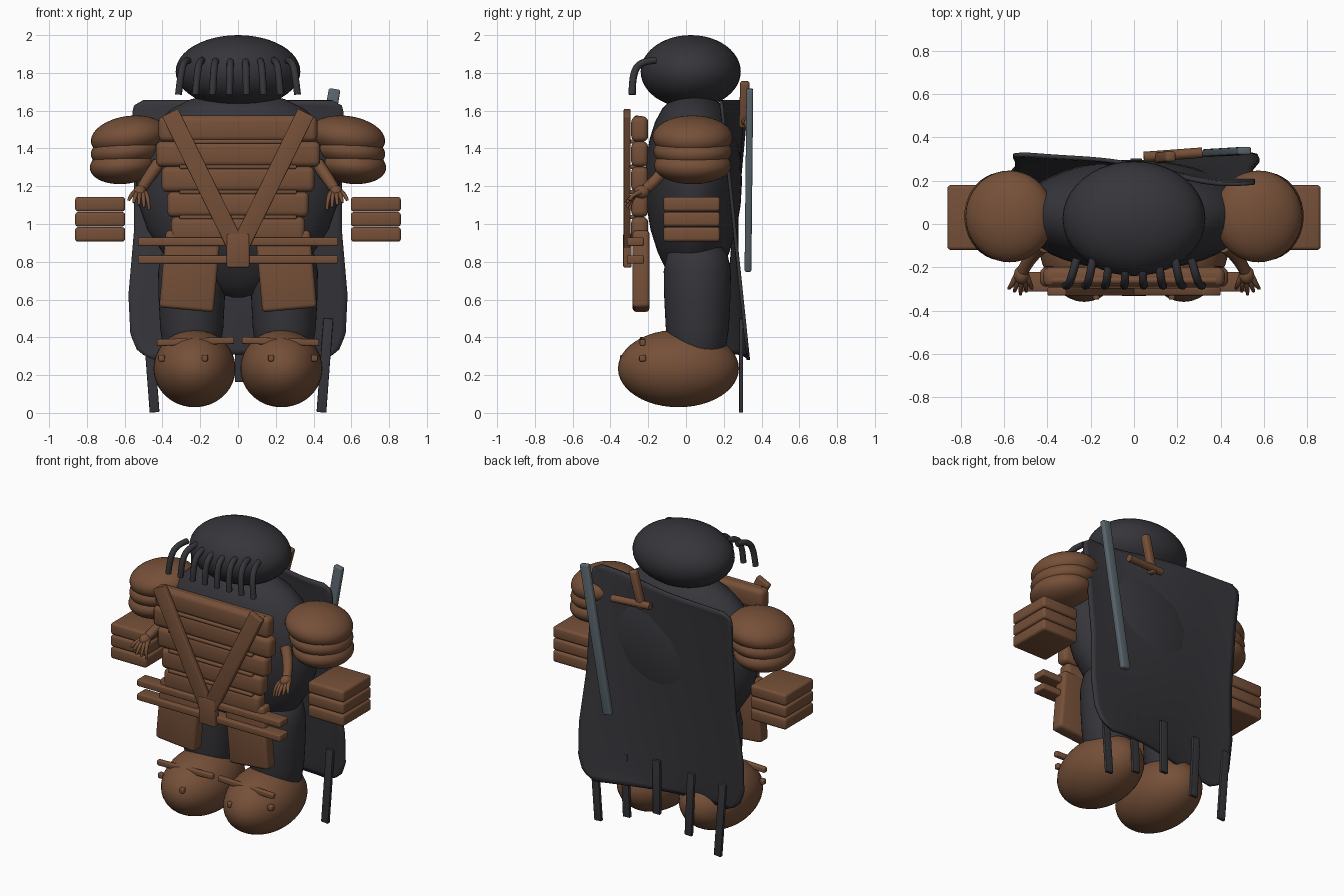
import bpy, bmesh, math
from mathutils import Vector, Matrix

if "Cube" in bpy.data.objects:
    bpy.data.objects.remove(bpy.data.objects["Cube"])


def material(name, rgb):
    m = bpy.data.materials.new(name)
    m.use_nodes = True
    m.diffuse_color = (*rgb, 1)
    m.node_tree.nodes["Principled BSDF"].inputs["Base Color"].default_value = (*rgb, 1)
    return m


CHARCOAL = material("charcoal", (0.036, 0.036, 0.043))
LEATHER = material("brown leather", (0.18, 0.08, 0.04))
STEEL = material("steel", (0.10, 0.13, 0.15))


def finish(name, bm, mat, smooth=True):
    bmesh.ops.recalc_face_normals(bm, faces=bm.faces)
    mesh = bpy.data.meshes.new(name)
    bm.to_mesh(mesh)
    bm.free()
    mesh.materials.append(mat)
    ob = bpy.data.objects.new(name, mesh)
    bpy.context.collection.objects.link(ob)
    if smooth:
        bpy.ops.object.select_all(action='DESELECT')
        ob.select_set(True)
        bpy.context.view_layer.objects.active = ob
        bpy.ops.object.shade_smooth_by_angle(angle=math.radians(40))
    return ob


def ball(name, loc, radii, mat, tilt=0):
    bm = bmesh.new()
    bmesh.ops.create_uvsphere(bm, u_segments=40, v_segments=24, radius=1)
    bm.transform(Matrix.Translation(loc) @ Matrix.Rotation(tilt, 4, 'Y')
                 @ Matrix.Diagonal((*radii, 1)))
    return finish(name, bm, mat)


def box(name, loc, size, mat, bevel=0.01, tilt=0):
    """Bevelled block, tilted around the front axis."""
    bm = bmesh.new()
    bmesh.ops.create_cube(bm, size=1)
    bm.transform(Matrix.Diagonal((*size, 1)))
    bmesh.ops.bevel(bm, geom=bm.edges[:], offset=bevel, segments=3,
                    profile=0.5, affect='EDGES')
    bm.transform(Matrix.Translation(loc) @ Matrix.Rotation(tilt, 4, 'Y'))
    return finish(name, bm, mat)


def beam(name, a, b, width, depth, mat, bevel=0.006):
    """Flat bar between two points, depth along y."""
    a, b = Vector(a), Vector(b)
    d = b - a
    ob = box(name, (0, 0, 0), (width, depth, d.length), mat, bevel)
    z = d.normalized()
    x = Vector((0, 1, 0)).cross(z).normalized()
    rot = Matrix((x, z.cross(x), z)).transposed().to_4x4()
    ob.data.transform(Matrix.Translation((a + b) / 2) @ rot)
    return ob


def lathe(name, loc, profile, depth, mat, n=48):
    """Turned form from (height, radius) pairs, squashed in y by depth."""
    bm = bmesh.new()
    rings = []
    for z, r in profile:
        rings.append([bm.verts.new((loc[0] + r * math.cos(t), loc[1] + r * depth * math.sin(t), z))
                      for t in (2 * math.pi * i / n for i in range(n))])
    for lo, hi in zip(rings, rings[1:]):
        for i in range(n):
            j = (i + 1) % n
            bm.faces.new((lo[i], lo[j], hi[j], hi[i]))
    bm.faces.new(rings[0][::-1])
    bm.faces.new(rings[-1])
    return finish(name, bm, mat)


def tube(name, points, radii, mat):
    """Smooth rounded strand through points."""
    cu = bpy.data.curves.new(name, 'CURVE')
    cu.dimensions = '3D'
    cu.bevel_depth = 1
    cu.bevel_resolution = 3
    cu.use_fill_caps = True
    sp = cu.splines.new('NURBS')
    sp.points.add(len(points) - 1)
    for p, co, r in zip(sp.points, points, radii):
        p.co = (*co, 1)
        p.radius = r
    sp.order_u = 3
    sp.use_endpoint_u = True
    sp.resolution_u = 6
    cu.materials.append(mat)
    ob = bpy.data.objects.new(name, cu)
    bpy.context.collection.objects.link(ob)
    return ob


# Head and fringe
ball("head", (0, 0.025, 1.807), (0.33, 0.265, 0.193), CHARCOAL)
for i in range(8):
    x = -0.315 + 0.09 * i
    tube("fringe_strand", [(x * 0.84, -0.16, 1.865), (x * 0.9, -0.23, 1.865),
                           (x * 0.96, -0.285, 1.80), (x, -0.285, 1.685)], [0.019] * 4, CHARCOAL)

# Torso
lathe("torso", (0, 0.04), [(0.61, 0.02), (0.63, 0.1), (0.68, 0.2), (0.75, 0.3), (0.85, 0.4),
                           (0.97, 0.48), (1.1, 0.525), (1.22, 0.54), (1.34, 0.53), (1.45, 0.49),
                           (1.54, 0.43), (1.61, 0.35), (1.66, 0.25), (1.69, 0.13), (1.70, 0.02)],
      0.475, CHARCOAL)

# Paired parts
for s, side in ((1, "left_"), (-1, "right_")):
    lathe(side + "leg", (s * 0.245, 0.06), [(0.25, 0.11), (0.33, 0.15), (0.45, 0.167), (0.6, 0.175),
                                           (0.75, 0.178), (0.84, 0.16), (0.9, 0.11), (0.92, 0.03)],
          1.0, CHARCOAL)
    ball(side + "boot", (s * 0.23, -0.04, 0.235), (0.217, 0.32, 0.205), LEATHER)
    box(side + "boot_strap", (s * 0.225, -0.23, 0.378), (0.41, 0.03, 0.036), LEATHER, 0.008, s * 0.03)
    box(side + "boot_stud", (s * 0.405, -0.23, 0.29), (0.035, 0.035, 0.035), LEATHER, 0.008)
    box(side + "boot_stud", (s * 0.175, -0.33, 0.29), (0.03, 0.04, 0.035), LEATHER, 0.008)

    # Layered shoulder guard
    ball(side + "shoulder_top", (s * 0.575, 0.035, 1.46), (0.205, 0.212, 0.112), LEATHER, s * 0.14)
    ball(side + "shoulder_middle", (s * 0.59, 0.035, 1.385), (0.19, 0.208, 0.095), LEATHER, s * 0.11)
    ball(side + "shoulder_lower", (s * 0.605, 0.035, 1.31), (0.18, 0.205, 0.098), LEATHER, s * 0.09)

    # Stacked forearm guard
    for k in range(3):
        box(side + "forearm_slab", (s * 0.73, 0.03, 0.945 + 0.08 * k), (0.265, 0.30, 0.077), LEATHER, 0.016)

    # Hand with splayed fingers
    tube(side + "wrist", [(s * 0.42, -0.10, 1.32), (s * 0.47, -0.13, 1.25), (s * 0.515, -0.22, 1.18)],
         [0.035, 0.033, 0.028], LEATHER)
    ball(side + "palm", (s * 0.52, -0.235, 1.17), (0.035, 0.042, 0.035), LEATHER)
    for k in range(5):
        f = k - 2
        tip = (s * (0.525 + 0.027 * f), -0.325 + 0.014 * abs(f), 1.10 + 0.012 * f)
        tube(side + "finger", [(s * (0.52 + 0.012 * f), -0.24, 1.17),
                               (s * (0.523 + 0.024 * f), -0.295, 1.15), tip],
             [0.014, 0.012, 0.007], LEATHER)

    # Thigh plate and chest strap
    box(side + "thigh_plate", (s * 0.255, -0.238, 0.75), (0.29, 0.09, 0.41), LEATHER, 0.02, s * -0.09)
    beam(side + "chest_strap", (s * 0.36, -0.312, 1.59), (s * 0.01, -0.312, 0.88), 0.095, 0.036, LEATHER)

# Slatted chest guard
for k, half in enumerate((0.42, 0.435, 0.405, 0.375, 0.355)):
    z = 1.503 - 0.133 * k
    box("chest_slat", (0, -0.245, z), (2 * half, 0.09, 0.135), LEATHER, 0.03)
    if k < 4:
        box("slat_trim", (0, -0.283, z - 0.067), (0.62, 0.03, 0.022), LEATHER, 0.008)
tube("chest_top_rim", [(-0.38, -0.26, 1.555), (0, -0.26, 1.555), (0.38, -0.26, 1.555)], [0.02] * 3, LEATHER)

# Belts and buckle
for z in (0.906, 0.812):
    box("belt", (0, -0.268, z), (1.06, 0.09, 0.044), LEATHER, 0.008)
box("buckle", (0, -0.31, 0.86), (0.12, 0.045, 0.18), LEATHER, 0.008)


# Cape: twisted sheet hanging from the shoulders
def cape_half_width(v):
    pts = [(0.0, 0.44), (0.03, 0.53), (0.1, 0.57), (0.25, 0.58), (0.5, 0.55),
           (0.8, 0.55), (0.95, 0.56), (0.98, 0.55), (1.0, 0.50)]
    for (a, wa), (b, wb) in zip(pts, pts[1:]):
        if v <= b:
            return wa + (wb - wa) * (v - a) / (b - a)
    return pts[-1][1]


bm = bmesh.new()
cols, rows = 36, 48
grid = []
for r in range(rows + 1):
    v = r / rows
    line = []
    for c in range(cols + 1):
        u = 2 * c / cols - 1
        x = u * cape_half_width(v)
        z = 0.28 + 1.375 * v + 0.03 * (1 - v) * (1 - u * u)
        y = 0.262 - 0.068 * math.sin(u * math.pi / 2) * (2 * v - 1)
        y += 0.012 * math.cos(u * 4) * v
        line.append(bm.verts.new((x, y, z)))
    grid.append(line)
for lo, hi in zip(grid, grid[1:]):
    for c in range(cols):
        bm.faces.new((lo[c], lo[c + 1], hi[c + 1], hi[c]))
cape = finish("cape", bm, CHARCOAL)
mod = cape.modifiers.new("thickness", 'SOLIDIFY')
mod.thickness = 0.018
mod.offset = 0

# Hanging strips below the cape
for x, low, high in ((-0.46, 0, 0.49), (-0.235, 0.08, 0.5), (0.01, 0.16, 0.52),
                     (0.24, 0.08, 0.5), (0.46, 0, 0.5)):
    beam("cape_strip", (x * 0.96, 0.292, low + 0.003), (x * 1.04, 0.292, high), 0.052, 0.022, CHARCOAL, 0.004)

# Blade, guard and grip on the back
beam("blade", (0.345, 0.328, 0.75), (0.512, 0.338, 1.715), 0.062, 0.036, STEEL, 0.01)
tube("guard", [(0.045, 0.31, 1.545), (0.18, 0.32, 1.54), (0.315, 0.33, 1.535)], [0.024] * 3, LEATHER)
beam("grip", (0.11, 0.305, 1.51), (0.172, 0.312, 1.755), 0.05, 0.05, LEATHER, 0.015)
